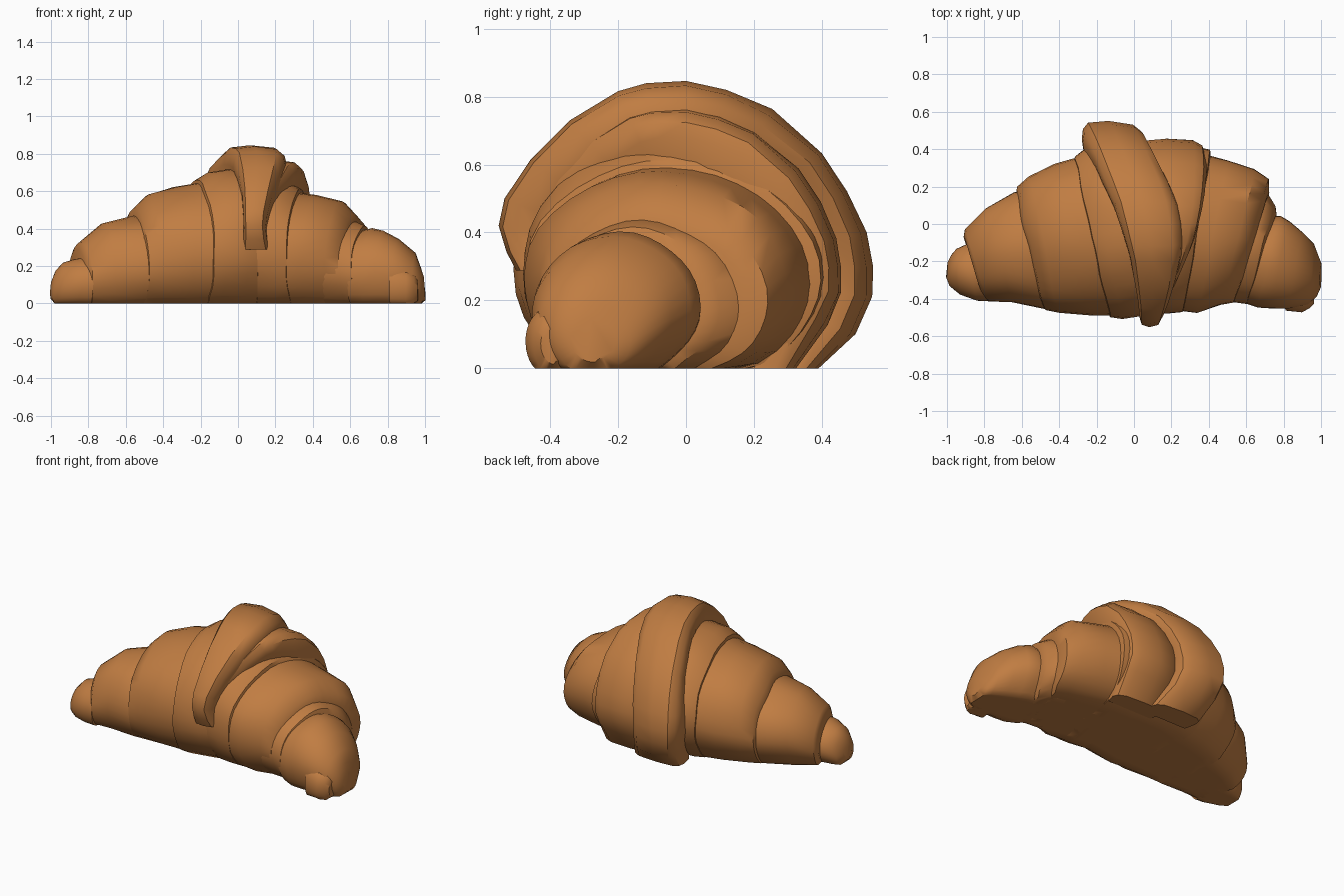
import bpy, bmesh, math
from mathutils import Vector, noise

if "Cube" in bpy.data.objects:
    bpy.data.objects.remove(bpy.data.objects["Cube"])

crust = bpy.data.materials.new("golden crust")
crust.diffuse_color = (0.53, 0.205, 0.055, 1)
crust.use_nodes = True
crust.node_tree.nodes["Principled BSDF"].inputs["Base Color"].default_value = crust.diffuse_color


def finish(name, bm):
    """Turn a bmesh into a smooth shaded crust object."""
    bmesh.ops.recalc_face_normals(bm, faces=bm.faces)
    mesh = bpy.data.meshes.new(name)
    bm.to_mesh(mesh)
    bm.free()
    mesh.materials.append(crust)
    ob = bpy.data.objects.new(name, mesh)
    bpy.context.collection.objects.link(ob)
    bpy.ops.object.select_all(action='DESELECT')
    bpy.context.view_layer.objects.active = ob
    ob.select_set(True)
    bpy.ops.object.shade_smooth_by_angle(angle=math.radians(38))


def wobble(p, amount=0.016):
    """Soft uneven dough surface, flat where it rests on the ground."""
    if p.z < 0.002:
        return p
    q = p + noise.noise_vector(p * 4.5) * amount
    q.z = max(q.z, 0)
    return q


def ring(x, slant, yf, yb, zt, shrink=1.0, n=36):
    """Rounded cross-section, flat below and tucked under more at the back."""
    cy, ry, cz = (yf + yb) / 2, (yb - yf) / 2, zt * 0.42
    pts = []
    for i in range(n):
        a = math.tau * i / n
        c, s = math.cos(a), math.sin(a)
        drop = cz * (1.18 if c > 0 else 1.36)
        z = cz + s * (zt - cz if s > 0 else drop) * shrink
        pts.append(wobble(Vector((x + slant * ry * c * shrink, cy + ry * c * shrink, max(z, 0)))))
    return pts


def roll(name, rings, lip=0.8):
    """Closed dough layer lofted through rings; the first one is the outer lip."""
    first, last = rings[0], rings[-1]
    d = math.copysign(0.02, last[0] - first[0])
    loops = [ring(first[0] - d, *first[1:], shrink=lip)]
    loops += [ring(*r) for r in rings]
    bm = bmesh.new()
    vs = [[bm.verts.new(p) for p in loop] for loop in loops]
    n = len(vs[0])
    for a, b in zip(vs, vs[1:]):
        for i in range(n):
            j = (i + 1) % n
            bm.faces.new((a[i], a[j], b[j], b[i]))
    bm.faces.new(vs[0])
    bm.faces.new(vs[-1])
    finish(name, bm)


# side outline of the wrapped flap, from back bottom over the top to the front tip
ARCH = [(.39, 0), (.50, .10), (.55, .21), (.55, .30), (.53, .40), (.475, .52), (.40, .63),
        (.25, .76), (.12, .82), (0, .85), (-.12, .843), (-.20, .82), (-.34, .73),
        (-.46, .61), (-.53, .50), (-.55, .42), (-.53, .345), (-.50, .29)]


def flap(name, size, back, left, right):
    """Tapering strap wrapped over the roll between two edge curves x(y)."""
    bm = bmesh.new()
    across = [(.06, .62), (.01, .82), (.03, .92), (.12, .98), (.45, 1.0),
              (.83, .975), (.96, .91), (1, .81), (.95, .62)]
    rows = []
    for y, z in ARCH:
        row = []
        for u, s in across:
            k = s * size
            x = left(y) + (right(y) - left(y)) * u
            p = Vector((x, y * k * (back if y > 0 else 1), max(0, .3 + (z - .3) * k) if z > 0 else 0))
            row.append(bm.verts.new(wobble(p, .01)))
        rows.append(row)
    n = len(across)
    for a, b in zip(rows, rows[1:]):
        for i in range(n):
            j = (i + 1) % n
            bm.faces.new((a[i], a[j], b[j], b[i]))
    bm.faces.new(rows[0])
    bm.faces.new(rows[-1])
    finish(name, bm)


# left side layers, tip to middle: x, slant, front y, back y, top z
roll("left_tip", [(-.98, 0, -.33, -.16, .18), (-.94, -.1, -.37, -.13, .22),
                  (-.87, -.2, -.405, -.11, .24), (-.80, -.2, -.41, -.10, .25)], lip=.5)
roll("left_end_layer", [(-.84, -.35, -.41, -.03, .33), (-.72, -.30, -.42, .08, .43),
                        (-.56, -.25, -.46, .17, .47), (-.48, -.25, -.44, .18, .46)])
roll("left_middle_layer", [(-.55, -.22, -.465, .20, .51), (-.48, -.22, -.475, .26, .58),
                           (-.33, -.25, -.48, .32, .625), (-.18, -.25, -.49, .36, .65)])
roll("left_inner_layer", [(-.22, -.22, -.50, .36, .66), (-.16, -.22, -.51, .40, .70),
                          (-.05, -.22, -.49, .43, .73), (.12, 0, -.46, .42, .71)])

# right side layers, tip to middle
roll("right_tip_fold", [(.94, 0, -.45, -.33, .16), (.90, 0, -.475, -.30, .18),
                        (.82, .1, -.465, -.25, .21)], lip=.6)
roll("right_end_layer", [(.98, .03, -.38, -.16, .20), (.945, .10, -.43, -.10, .27),
                         (.86, .18, -.455, -.04, .34), (.78, .22, -.455, .01, .385),
                         (.72, .25, -.45, .04, .40), (.64, .25, -.42, .04, .38)], lip=.6)
roll("right_outer_layer", [(.68, .28, -.43, .10, .41), (.63, .28, -.42, .17, .43),
                           (.52, .28, -.42, .20, .43)])
roll("right_middle_layer", [(.63, .28, -.42, .24, .47), (.56, .25, -.43, .29, .55),
                            (.42, .20, -.48, .34, .58), (.28, .20, -.46, .37, .59)])
roll("right_inner_layer", [(.33, .17, -.475, .39, .61), (.25, .17, -.48, .41, .67),
                           (.10, 0, -.47, .41, .70)])

# wrapped flaps over the middle
flap("second_flap", .86, .965, lambda y: .06 - .1 * y, lambda y: .345 + .2 * y - .25 * y * y)
flap("top_flap", 1.0, 1.0, lambda y: -.08 - .28 * y - .15 * y * y,
     lambda y: .25 - .1 * y - .5 * y * y)
